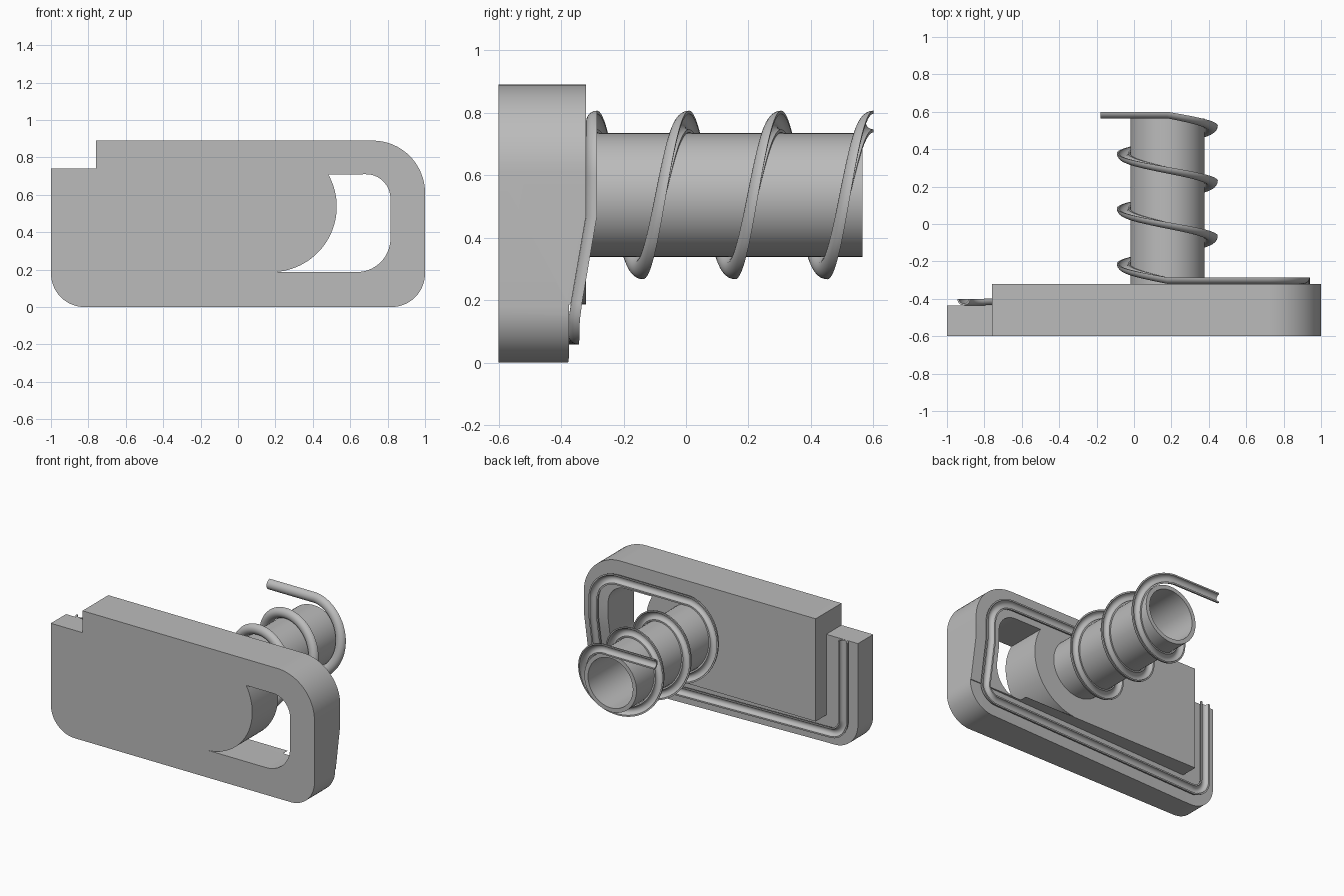
import bpy, bmesh, math
from mathutils import Vector

cube = bpy.data.objects.get("Cube")
if cube:
    bpy.data.objects.remove(cube, do_unlink=True)

grey = bpy.data.materials.new("plain_grey")
grey.use_nodes = True
colour = (0.5, 0.5, 0.5, 1)
grey.diffuse_color = colour
grey.node_tree.nodes["Principled BSDF"].inputs["Base Color"].default_value = colour


def arc(cx, cz, r, start, end, n=16):
    angles = [math.radians(start + (end - start) * i / n) for i in range(n + 1)]
    return [(cx + r * math.cos(a), cz + r * math.sin(a)) for a in angles]


def finish(bm, name):
    bmesh.ops.recalc_face_normals(bm, faces=bm.faces)
    mesh = bpy.data.meshes.new(name)
    bm.to_mesh(mesh)
    bm.free()
    mesh.materials.append(grey)
    ob = bpy.data.objects.new(name, mesh)
    bpy.context.collection.objects.link(ob)
    return ob


def activate(ob):
    bpy.ops.object.select_all(action='DESELECT')
    ob.select_set(True)
    bpy.context.view_layer.objects.active = ob


def smooth(ob):
    activate(ob)
    bpy.ops.object.shade_smooth_by_angle(angle=math.radians(35))


def prism(name, points, axis, low, high):
    """Extrude a 2D outline along x, y or z."""
    def place(p):
        co = list(p)
        co.insert("xyz".index(axis), low)
        return co
    bm = bmesh.new()
    face = bm.faces.new([bm.verts.new(place(p)) for p in points])
    move = Vector([high - low if a == axis else 0 for a in "xyz"])
    new = bmesh.ops.extrude_face_region(bm, geom=[face])["geom"]
    bmesh.ops.translate(bm, vec=move, verts=[v for v in new if isinstance(v, bmesh.types.BMVert)])
    return finish(bm, name)


def cut(target, cutter):
    cutter.hide_render = True
    mod = target.modifiers.new("cut", 'BOOLEAN')
    mod.operation = 'DIFFERENCE'
    mod.solver = 'EXACT'
    mod.object = cutter
    activate(target)
    bpy.ops.object.modifier_apply(modifier=mod.name)
    bpy.data.objects.remove(cutter, do_unlink=True)


TX, TZ = 0.178, 0.537          # tube axis
FRONT, BACK = -0.6, -0.32      # plate faces
LOW_R, LOW_L = -0.375, -0.435  # back of the rail, at its right and left ends

# Plate with rounded corners and a stepped top corner
outline = (arc(-0.82, 0.18, 0.18, 180, 270) + arc(0.82, 0.18, 0.18, 270, 360)
           + arc(0.72, 0.61, 0.28, 0, 90) + [(-0.76, 0.89), (-0.76, 0.74), (-1, 0.74)])
plate = prism("plate", outline, "y", FRONT, BACK)

# Window beside the round boss
window = (arc(TX, TZ, 0.35, -90, 29.6, 32) + arc(0.685, 0.58, 0.13, 90, 0)
          + arc(0.635, 0.367, 0.18, 0, -90))
cut(plate, prism("window_cutter", window, "y", -0.8, 0))

# Sloping bottom rail, side ramp and low end column
rail = [(1.1, LOW_R), (0.9, LOW_R), (-0.76, LOW_L), (-1.1, LOW_L), (-1.1, 0), (1.1, 0)]
cut(plate, prism("rail_cutter", rail, "z", -0.1, 0.186))
ramp = [(BACK, 0.47), (LOW_R, 0.15), (0, 0.15), (0, 0.47)]
cut(plate, prism("ramp_cutter", ramp, "x", 0.6, 1.1))
column = [(-1.1, LOW_L), (-0.76, LOW_L), (-0.76, 0), (-1.1, 0)]
cut(plate, prism("column_cutter", column, "z", 0.1, 1))
smooth(plate)

# Hollow tube, turned about its axis
bm = bmesh.new()
profile = [(0, -0.31), (0.17, -0.31), (0.17, 0.565), (0.198, 0.565), (0.198, -0.33)]
verts = [bm.verts.new((TX + r, y, TZ)) for r, y in profile]
edges = [bm.edges.new(pair) for pair in zip(verts, verts[1:])]
bmesh.ops.spin(bm, geom=verts + edges, cent=(TX, 0, TZ), axis=(0, 1, 0),
               angle=math.tau, steps=64)
bmesh.ops.remove_doubles(bm, verts=bm.verts, dist=0.0005)
smooth(finish(bm, "tube"))

# Channel path: along the plate edge, three coils round the tube, straight end
WIRE = 0.035


def rim_height(x, z):
    if x > 0.8 and z > 0.15:
        t = min((z - 0.15) / 0.32, 1)
        return LOW_R + t * (BACK - LOW_R) + WIRE
    if z > 0.7 and x > 0:
        return BACK + WIRE
    t = min(max((x + 0.76) / 1.66, 0), 1)
    return LOW_L + t * (LOW_R - LOW_L) + WIRE


flat = ([(-0.91, 0.74)] + arc(-0.81, 0.193, 0.1, 180, 270)
        + arc(0.805, 0.193, 0.1, 270, 360) + [(0.905, 0.47)]
        + arc(0.725, 0.592, 0.18, 0, 90))
path = [Vector((x, rim_height(x, z), z)) for x, z in flat]
turns, steps = 3, 192
coil = arc(TX, TZ, 0.235, 90, 90 + 360 * turns, steps)
path += [Vector((x, BACK + WIRE + 0.885 * i / steps, z)) for i, (x, z) in enumerate(coil)]
path.append(Vector((-0.18, 0.6, TZ + 0.235)))

# Half-round channel swept along the path, open towards the back
section = arc(0, 0, WIRE, 0, -180, 12) + arc(0, 0, 0.025, -180, 0, 12)
bm = bmesh.new()
rings = []
for i, p in enumerate(path):
    along = path[min(i + 1, len(path) - 1)] - path[max(i - 1, 0)]
    if 0 < i < len(path) - 1:
        along = (path[i + 1] - p).normalized() + (p - path[i - 1]).normalized()
    side = Vector((-along.z, 0, along.x)).normalized()
    rings.append([bm.verts.new(p + side * s + Vector((0, d, 0))) for s, d in section])
count = len(section)
for a, b in zip(rings, rings[1:]):
    for j in range(count):
        k = (j + 1) % count
        bm.faces.new((a[j], a[k], b[k], b[j]))
bm.faces.new(rings[0])
bm.faces.new(rings[-1])
smooth(finish(bm, "coiled_channel"))
